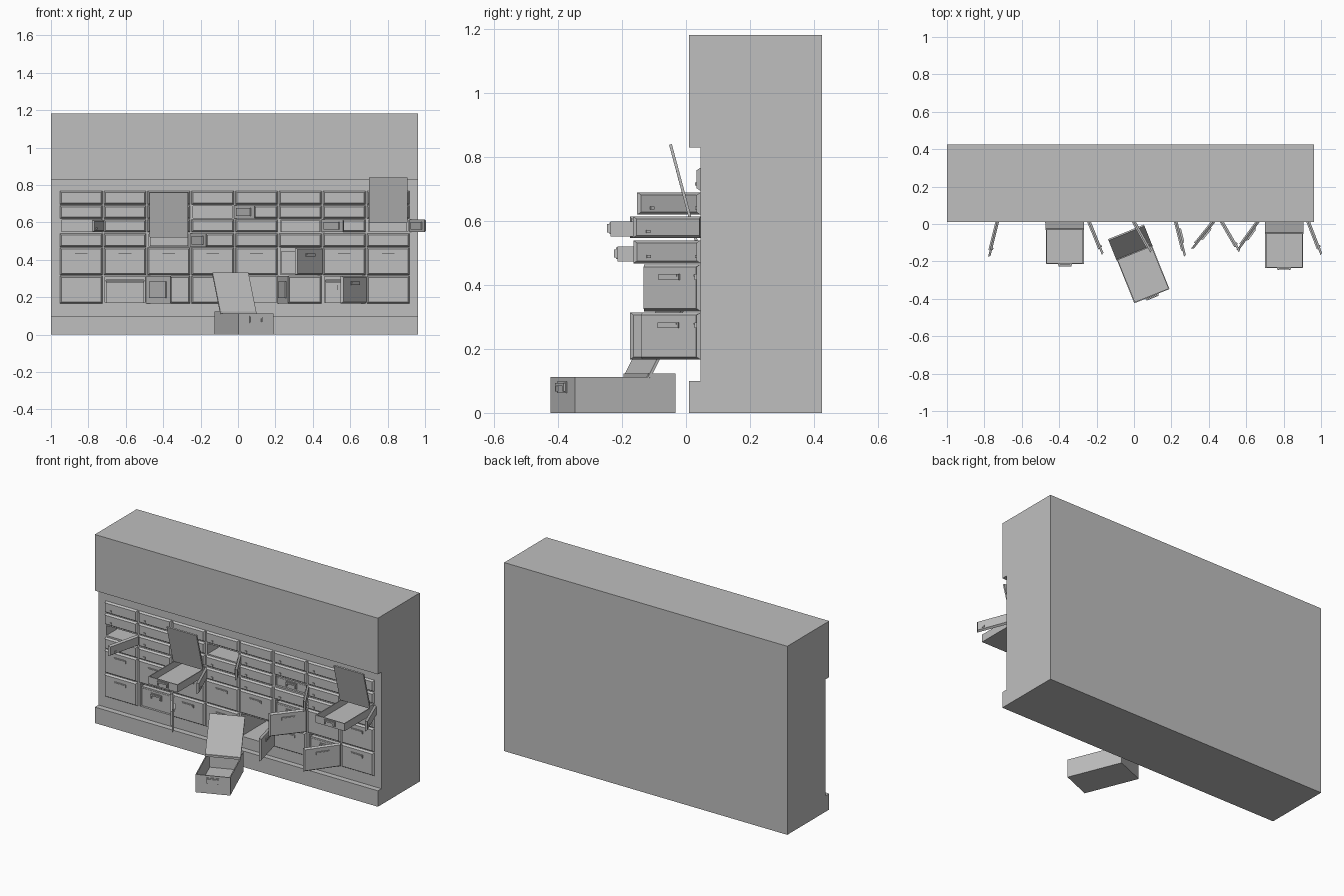
import bpy, bmesh
from math import radians
from mathutils import Matrix, Vector

if "Cube" in bpy.data.objects:
    bpy.data.objects.remove(bpy.data.objects["Cube"])

steel = bpy.data.materials.new("grey steel")
steel.use_nodes = True
steel.diffuse_color = (0.52, 0.52, 0.52, 1)
steel.node_tree.nodes["Principled BSDF"].inputs["Base Color"].default_value = (0.52, 0.52, 0.52, 1)

# Grid of compartments: column pitch, and bottom and top of each row
LEFT, PITCH, GAP = -0.956, 0.2345, 0.004
ROWS = [(0.695, 0.767), (0.62, 0.69), (0.547, 0.615),
        (0.468, 0.54), (0.318, 0.465), (0.167, 0.314)]
FACE = 0.045


def box(bm, x0, x1, y0, y1, z0, z1, matrix=Matrix()):
    size = Vector((x1 - x0, y1 - y0, z1 - z0))
    centre = Vector((x0 + x1, y0 + y1, z0 + z1)) / 2
    bmesh.ops.create_cube(bm, size=1, matrix=matrix @ Matrix.Translation(centre) @ Matrix.Diagonal(size).to_4x4())


def finish(name, bm, matrix=Matrix()):
    bmesh.ops.recalc_face_normals(bm, faces=bm.faces)
    mesh = bpy.data.meshes.new(name)
    bm.to_mesh(mesh)
    bm.free()
    mesh.materials.append(steel)
    ob = bpy.data.objects.new(name, mesh)
    ob.matrix_world = matrix
    bpy.context.collection.objects.link(ob)
    return ob


def cell(col, row):
    """Left, right, bottom and top of a compartment."""
    x = LEFT + (col - 1) * PITCH
    return x, x + PITCH, *ROWS[row - 1]


def door(col, row, angle=0):
    """Bevelled door hinged on its right edge."""
    x0, x1, z0, z1 = cell(col, row)
    w, h = x1 - x0 - 2 * GAP, z1 - z0
    bm = bmesh.new()
    box(bm, -w, 0, -0.012, 0, 0, h)
    # slope the border of the front face
    for v in bm.verts:
        if v.co.y < -0.006:
            v.co.x += 0.008 if v.co.x < -w / 2 else -0.008
            v.co.z += 0.008 if v.co.z < h / 2 else -0.008
    if row >= 5:
        # long pull plate
        box(bm, -w / 2 - 0.04, -w / 2 + 0.04, -0.018, -0.011, h * 0.73 - 0.009, h * 0.73 + 0.009)
        box(bm, -w / 2 - 0.034, -w / 2 + 0.034, -0.021, -0.017, h * 0.73 + 0.002, h * 0.73 + 0.007)
    else:
        # small lock
        box(bm, -w + 0.04, -w + 0.053, -0.017, -0.011, h * 0.3 - 0.005, h * 0.3 + 0.005)
    if angle:
        # raised panel on the inner side
        m = 0.2 * h
        box(bm, -w + 0.035, -0.035, -0.001, 0.007, m, h - m)
    place = Matrix.Translation((x1 - GAP, FACE, z0)) @ Matrix.Rotation(radians(angle), 4, "Z")
    finish(f"door_{row}_{col}", bm, place)


def tray(name, matrix, height, angle=0, width=0.203, length=0.34, hinge=0.247):
    """Open box with a fixed cover at the back and a hinged lid in front."""
    t, w = 0.006, width / 2
    bm = bmesh.new()
    box(bm, -w, w, 0, length, 0, t)
    box(bm, -w, w, 0, t, t, height)
    box(bm, -w, w, length - t, length, t, height)
    for s in (-1, 1):
        a, b = sorted((s * w, s * (w - t)))
        box(bm, a, b, t, length - t, t, height)
    box(bm, -w, w, hinge, length, height, height + 0.012)
    # handle: plate, frame and bar
    hz = height * (0.72 if height > 0.08 else 0.55)
    box(bm, -0.037, 0.037, -0.004, 0, hz - 0.018, hz + 0.018)
    for s in (-1, 1):
        box(bm, s * 0.031 - 0.004, s * 0.031 + 0.004, -0.011, -0.003, hz - 0.013, hz + 0.013)
    box(bm, -0.03, 0.03, -0.011, -0.006, hz + 0.004, hz + 0.013)
    finish(name, bm, matrix)
    # lid
    bm = bmesh.new()
    box(bm, -w - 0.002, w + 0.002, -hinge, 0, 0, 0.009)
    swing = Matrix.Translation((0, hinge, height + 0.001)) @ Matrix.Rotation(radians(-angle), 4, "X")
    finish(name + "_lid", bm, matrix @ swing)


# Cabinet: side profile drawn across the whole width
profile = [(0.01, 0), (0.425, 0), (0.425, 1.182), (0.01, 1.182),
           (0.01, 0.83), (FACE, 0.83), (FACE, 0.1), (0.01, 0.1)]
bm = bmesh.new()
side = bm.faces.new([bm.verts.new((-1, y, z)) for y, z in profile])
extruded = bmesh.ops.extrude_face_region(bm, geom=[side])["geom"]
bmesh.ops.translate(bm, vec=(1.963, 0, 0), verts=[g for g in extruded if isinstance(g, bmesh.types.BMVert)])
cabinet = finish("cabinet", bm)

# Opened compartments and the angle of their doors
opened = {(1, 3): 76, (3, 4): 112, (8, 3): 111, (4, 2): 119, (6, 3): 120,
          (6, 5): 51, (2, 6): 125, (5, 6): 104, (7, 6): 54}

# Hollow out the opened compartments
bm = bmesh.new()
for col, row in opened:
    x0, x1, z0, z1 = cell(col, row)
    box(bm, x0 + 0.011, x1 - 0.011, 0, 0.415, z0 + 0.003, z1 - 0.003)
cutter = finish("compartment_cutter", bm)
cutter.hide_render = True
cut = cabinet.modifiers.new("compartments", "BOOLEAN")
cut.object, cut.operation, cut.solver = cutter, "DIFFERENCE", "EXACT"
bpy.context.view_layer.objects.active = cabinet
bpy.ops.object.modifier_apply(modifier=cut.name)
bpy.data.objects.remove(cutter)

# All doors, closed unless listed as opened
for row in range(1, len(ROWS) + 1):
    for col in range(1, 9):
        door(col, row, opened.get((col, row), 0))

# Trays in compartments: front position and lid angle
trays = {(3, 4): (-0.215, 75), (8, 3): (-0.236, 75), (6, 3): (0.055, 0),
         (6, 5): (0.055, 0), (2, 6): (0.055, 0), (7, 6): (0.055, 0)}
for (col, row), (front, angle) in trays.items():
    x0, x1, z0, z1 = cell(col, row)
    place = Matrix.Translation(((x0 + x1) / 2, front, z0 + 0.005))
    tray(f"tray_{row}_{col}", place, 0.11 if row >= 5 else 0.047, angle)

# Tray left on the floor, turned and open
place = Matrix.Translation((0.096, -0.386, 0)) @ Matrix.Rotation(radians(22), 4, "Z")
tray("floor_tray", place, 0.112, 118)
